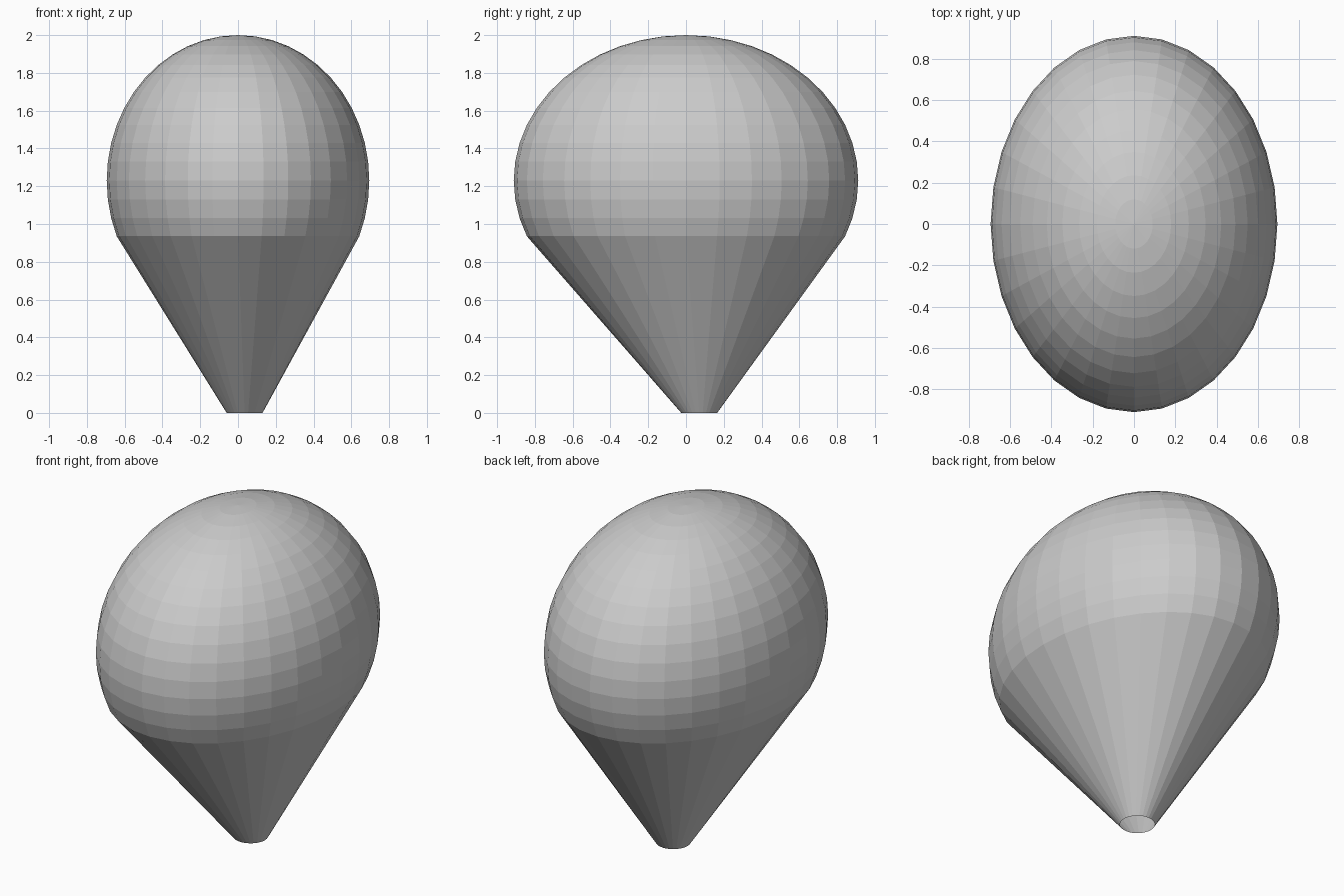
import bpy, bmesh
from math import sin, cos, pi

if "Cube" in bpy.data.objects:
    bpy.data.objects.remove(bpy.data.objects["Cube"])

SEGMENTS, RINGS = 32, 24
RX, RY, RZ, CZ = 0.695, 0.912, 0.77, 1.23      # dome radii and centre height
NECK = (0.035, 0.07, 0.095)                    # neck centre x, y and radius

grey = bpy.data.materials.new("light grey")
grey.diffuse_color = (0.6, 0.6, 0.6, 1)
grey.use_nodes = True
grey.node_tree.nodes["Principled BSDF"].inputs["Base Color"].default_value = grey.diffuse_color

bm = bmesh.new()


def ring(cx, cy, rx, ry, z):
    return [bm.verts.new((cx + rx * cos(2 * pi * i / SEGMENTS),
                          cy + ry * sin(2 * pi * i / SEGMENTS), z))
            for i in range(SEGMENTS)]


# Open neck, then dome rings from below the equator up to the crown
rings = [ring(NECK[0], NECK[1], NECK[2], NECK[2], 0)]
for k in range(15, 0, -1):
    a = pi * k / RINGS
    rings.append(ring(0, 0, RX * sin(a), RY * sin(a), CZ + RZ * cos(a)))
crown = bm.verts.new((0, 0, CZ + RZ))

# Skin between rings, with a triangle fan at the crown
for i in range(SEGMENTS):
    j = (i + 1) % SEGMENTS
    for low, high in zip(rings, rings[1:]):
        bm.faces.new((low[i], low[j], high[j], high[i]))
    bm.faces.new((rings[-1][i], rings[-1][j], crown))

mesh = bpy.data.meshes.new("balloon_envelope")
bm.to_mesh(mesh)
bm.free()
mesh.materials.append(grey)
envelope = bpy.data.objects.new("balloon_envelope", mesh)
bpy.context.collection.objects.link(envelope)
